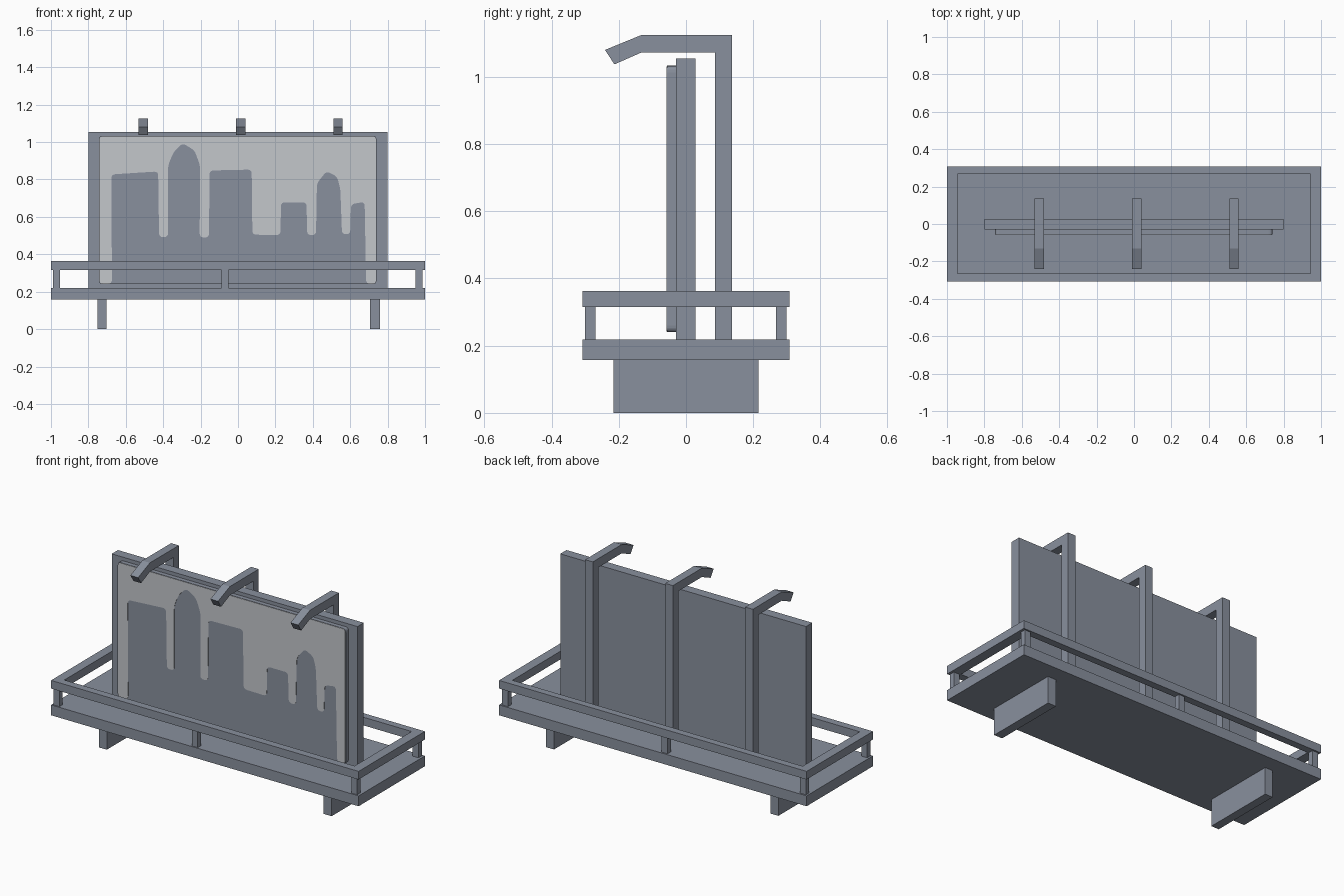
import bpy, bmesh
from mathutils import Vector

if "Cube" in bpy.data.objects:
    bpy.data.objects.remove(bpy.data.objects["Cube"])


def material(name, rgb):
    m = bpy.data.materials.new(name)
    m.diffuse_color = (*rgb, 1)
    m.use_nodes = True
    m.node_tree.nodes["Principled BSDF"].inputs["Base Color"].default_value = m.diffuse_color
    return m


GREY = material("steel grey", (0.25, 0.28, 0.34))
LIGHT = material("pale poster", (0.55, 0.57, 0.60))


def prism(name, loops, axis, lo, hi, mat=GREY):
    """Extrude flat outlines along an axis: 'x' takes (y,z), 'y' takes (x,z), 'z' takes (x,y)."""
    i = "xyz".index(axis)

    def place(p):
        c = list(p)
        c.insert(i, lo)
        return Vector(c)

    bm = bmesh.new()
    for loop in loops:
        bm.faces.new([bm.verts.new(place(p)) for p in loop])
    bmesh.ops.remove_doubles(bm, verts=bm.verts, dist=1e-5)
    ext = bmesh.ops.extrude_face_region(bm, geom=bm.faces[:], use_keep_orig=True)
    step = Vector((0, 0, 0))
    step[i] = hi - lo
    moved = [g for g in ext["geom"] if isinstance(g, bmesh.types.BMVert)]
    bmesh.ops.translate(bm, verts=moved, vec=step)
    bmesh.ops.recalc_face_normals(bm, faces=bm.faces)
    me = bpy.data.meshes.new(name)
    bm.to_mesh(me)
    bm.free()
    me.materials.append(mat)
    ob = bpy.data.objects.new(name, me)
    bpy.context.collection.objects.link(ob)
    return ob


def rect(x0, x1, y0, y1):
    return [(x0, y0), (x1, y0), (x1, y1), (x0, y1)]


def box(name, x, y, z):
    return prism(name, [rect(*x, *y)], "z", *z)


def rounded(points, radius=0.022, steps=4):
    """Replace every corner with a small curve."""
    pts = [Vector(p) for p in points]
    out = []
    for k, p in enumerate(pts):
        a, b = pts[k - 1] - p, pts[(k + 1) % len(pts)] - p
        r = min(radius, 0.46 * a.length, 0.46 * b.length)
        s, e = p + a.normalized() * r, p + b.normalized() * r
        for j in range(steps + 1):
            t = j / steps
            out.append(tuple(s * (1 - t) ** 2 + p * 2 * t * (1 - t) + e * t * t))
    return out


# Platform and plank legs
box("platform", (-1, 1), (-0.308, 0.308), (0.158, 0.219))
box("left_leg", (-0.752, -0.702), (-0.216, 0.216), (0, 0.158))
box("right_leg", (0.707, 0.76), (-0.216, 0.216), (0, 0.158))

# Handrail: one ring around the platform, carried by six posts
outer = rect(-1, 1, -0.308, 0.308)
inner = rect(-0.945, 0.943, -0.264, 0.266)
ring = [[outer[k], outer[(k + 1) % 4], inner[(k + 1) % 4], inner[k]] for k in range(4)]
prism("handrail", ring, "z", 0.315, 0.363)
for side, y in (("front", (-0.301, -0.270)), ("back", (0.268, 0.299))):
    for place, x in (("left", -0.97), ("middle", -0.07), ("right", 0.967)):
        box(f"{side}_{place}_rail_post", (x - 0.019, x + 0.019), y, (0.219, 0.315))

# Board and raised poster panel
box("board", (-0.80, 0.798), (-0.030, 0.028), (0.219, 1.054))
prism("poster_panel", [rounded(rect(-0.743, 0.74, 0.24, 1.033), 0.02)], "y", -0.056, -0.030)

# Pale sky of the poster: its lower edge leaves the grey skyline showing
sky = [
    (0.738, 0.242), (0.738, 1.031), (-0.741, 1.031), (-0.741, 0.242),
    (-0.674, 0.242), (-0.677, 0.827), (-0.427, 0.843),
    (-0.422, 0.492), (-0.374, 0.492), (-0.374, 0.875), (-0.345, 0.945),
    (-0.297, 0.995), (-0.232, 0.955), (-0.203, 0.875), (-0.205, 0.490),
    (-0.155, 0.490), (-0.152, 0.848), (0.073, 0.853), (0.077, 0.505),
    (0.227, 0.503), (0.230, 0.678), (0.366, 0.678), (0.370, 0.503),
    (0.417, 0.503), (0.422, 0.780), (0.474, 0.845), (0.530, 0.815),
    (0.547, 0.750), (0.556, 0.508), (0.600, 0.508), (0.604, 0.668),
    (0.677, 0.680), (0.685, 0.242),
]
prism("poster_sky", [rounded(sky)], "y", -0.058, -0.056, LIGHT)

# Three support posts whose bent arms reach over the board
arm = [
    (0.086, 0.219), (0.137, 0.219), (0.137, 1.125), (-0.131, 1.125),
    (-0.241, 1.080), (-0.213, 1.037), (-0.131, 1.073), (0.086, 1.073),
]
for place, x in (("left", -0.506), ("middle", 0.014), ("right", 0.535)):
    prism(f"{place}_lamp_arm", [arm], "x", x - 0.025, x + 0.025)
